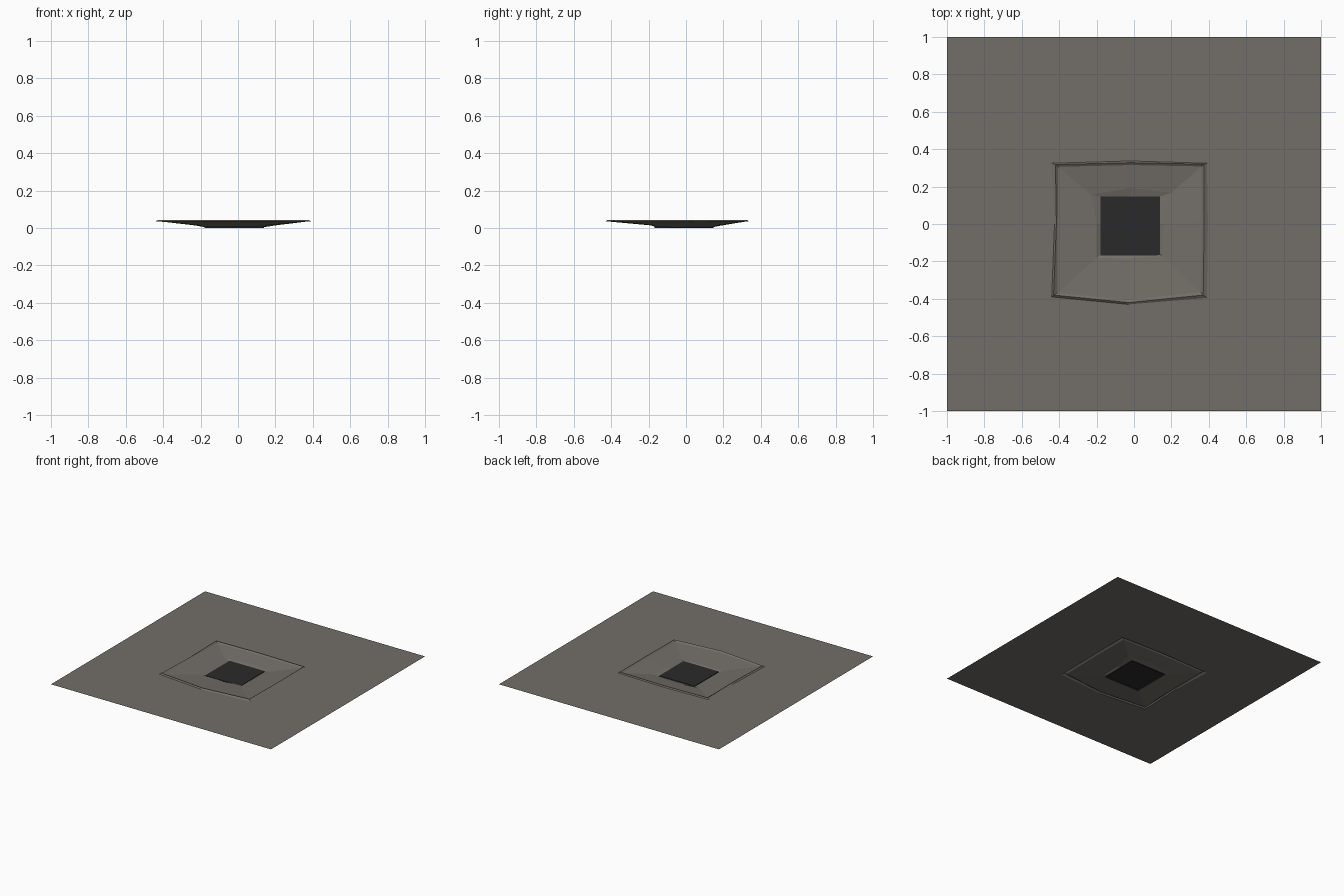
import bpy, bmesh

if "Cube" in bpy.data.objects:
    bpy.data.objects.remove(bpy.data.objects["Cube"])


def material(name, rgb):
    m = bpy.data.materials.new(name)
    m.diffuse_color = (*rgb, 1)
    m.use_nodes = True
    m.node_tree.nodes["Principled BSDF"].inputs["Base Color"].default_value = m.diffuse_color
    return m


def add_object(name, bm, mat):
    mesh = bpy.data.meshes.new(name)
    bm.normal_update()
    bm.to_mesh(mesh)
    bm.free()
    mesh.materials.append(mat)
    ob = bpy.data.objects.new(name, mesh)
    bpy.context.collection.objects.link(ob)


stone = material("warm grey stone", (0.17, 0.155, 0.137))
iron = material("dark iron", (0.023, 0.023, 0.023))

# Paving: eight-point loops from the tile edge, over the raised rim, down to the grate
# (counter-clockwise from the left-front corner)
loops = [
    (0.035, [(-1, -1), (0, -1), (1, -1), (1, 0), (1, 1), (0, 1), (-1, 1), (-1, 0)]),
    (0.034, [(-.44, -.39), (-.03, -.43), (.39, -.395), (.395, .01), (.39, .325), (-.02, .337), (-.44, .325), (-.425, 0)]),
    (0.043, [(-.43, -.38), (-.03, -.42), (.37, -.38), (.375, .01), (.375, .32), (-.02, .328), (-.42, .318), (-.415, 0)]),
    (0.034, [(-.41, -.37), (-.03, -.405), (.355, -.365), (.362, .01), (.36, .308), (-.02, .315), (-.405, .306), (-.408, 0)]),
    (0.014, [(-.20, -.18), (-.02, -.185), (.15, -.17), (.155, 0), (.20, .167), (-.02, .192), (-.23, .157), (-.20, 0)]),
    (0.005, [(-.18, -.165), (-.02, -.163), (.137, -.16), (.138, 0), (.14, .147), (-.02, .147), (-.18, .147), (-.18, 0)]),
]
bm = bmesh.new()
rings = [[bm.verts.new((x, y, z)) for x, y in pts] for z, pts in loops]
for a, b in zip(rings, rings[1:]):
    for i in range(8):
        j = (i + 1) % 8
        bm.faces.new((a[i], a[j], b[j], b[i]))
add_object("paving_with_drain_basin", bm, stone)

# Grate: grid of bars with nine recessed openings
xs = [-.18, -.155, -.08, -.06, .017, .038, .11, .14]
ys = [-.168, -.13, -.07, -.045, .015, .048, .108, .147]
bm = bmesh.new()
grid = [[bm.verts.new((x, y, 0.010)) for x in xs] for y in ys]
cells = []
for r in range(7):
    for c in range(7):
        f = bm.faces.new((grid[r][c], grid[r][c + 1], grid[r + 1][c + 1], grid[r + 1][c]))
        if r % 2 and c % 2:
            cells.append(f)
bmesh.ops.inset_individual(bm, faces=cells, thickness=0.006, depth=-0.0085)
# Outer sides of the grate
border = [e for e in bm.edges if e.is_boundary]
skirt = bmesh.ops.extrude_edge_only(bm, edges=border)["geom"]
for v in skirt:
    if isinstance(v, bmesh.types.BMVert):
        v.co.z = 0.0
add_object("drain_grate", bm, iron)
